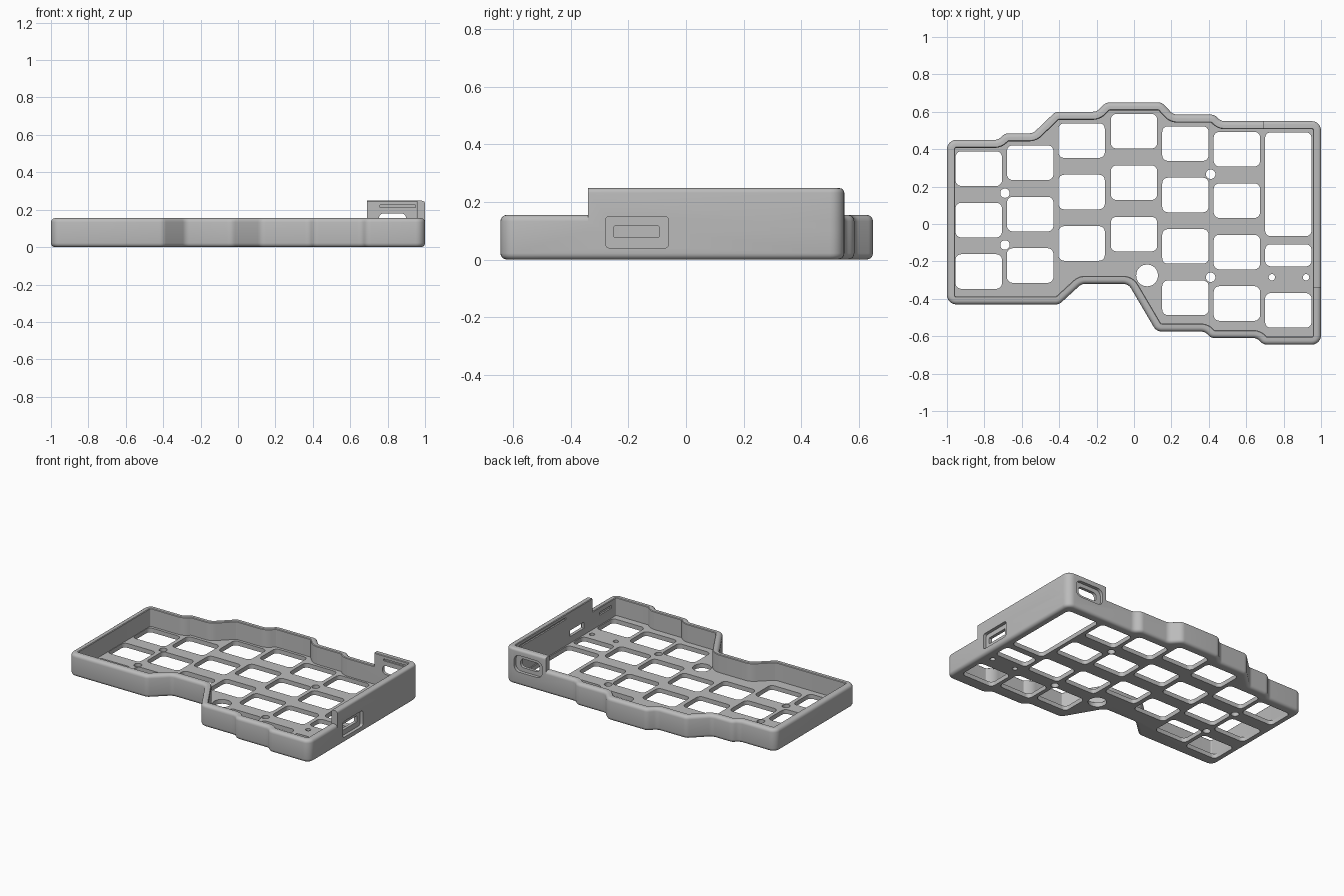
import bpy, bmesh, math
from mathutils import Vector, Matrix

cube = bpy.data.objects.get("Cube")
if cube:
    bpy.data.objects.remove(cube, do_unlink=True)

WALL, FLOOR, RIM, TALL = 0.043, 0.03, 0.155, 0.248

mat = bpy.data.materials.new("matte grey")
mat.use_nodes = True
mat.diffuse_color = (0.5, 0.5, 0.5, 1)
mat.node_tree.nodes["Principled BSDF"].inputs["Base Color"].default_value = (0.5, 0.5, 0.5, 1)

# Case outline, counter-clockwise from the front left corner
OUTLINE = [Vector(p) for p in (
    (-1, -.43), (-.40, -.43), (-.28, -.32), (-.03, -.32), (.12, -.575), (.38, -.575),
    (.41, -.61), (.66, -.61), (.69, -.645), (1, -.645), (1, .55), (.465, .55), (.43, .585),
    (.21, .585), (.15, .65), (-.15, .65), (-.20, .60), (-.42, .60), (-.54, .485),
    (-.69, .485), (-.725, .45), (-1, .45))]


def rounded(points, radius, inset=0.0, steps=6):
    """Round the corners of a polygon and move it inwards by inset."""
    result, n = [], len(points)
    for i, p in enumerate(points):
        before, after = p - points[i - 1], points[(i + 1) % n] - p
        a, b = before.normalized(), after.normalized()
        turn = math.atan2(a.x * b.y - a.y * b.x, a.dot(b))
        half = math.tan(abs(turn) / 2)
        r = min(radius, 0.48 * min(before.length, after.length) / half)
        r = max(r - math.copysign(inset, turn), 0.004)
        na, nb = Vector((-a.y, a.x)), Vector((-b.y, b.x))
        corner = p + (na + nb) * (inset / (1 + na.dot(nb)))
        side = math.copysign(1, turn)
        centre = corner - a * (r * half) + na * (side * r)
        for k in range(steps + 1):
            t = turn * k / steps
            arm = -na * (side * r)
            result.append(centre + Vector((arm.x * math.cos(t) - arm.y * math.sin(t),
                                           arm.x * math.sin(t) + arm.y * math.cos(t))))
    return result


def loft(bm, rings, closed=False):
    """Skin between (points, z) rings, ending in caps or joined end to end."""
    loops = [[bm.verts.new((p.x, p.y, z)) for p in pts] for pts, z in rings]
    pairs = list(zip(loops, loops[1:]))
    if closed:
        pairs.append((loops[-1], loops[0]))
    else:
        bm.faces.new(loops[0][::-1])
        bm.faces.new(loops[-1])
    for low, high in pairs:
        for i in range(len(low)):
            j = (i + 1) % len(low)
            bm.faces.new((low[i], low[j], high[j], high[i]))
    return [v for loop in loops for v in loop]


def prism(bm, x, y, w, h, r, z0, z1, matrix=Matrix(), steps=6):
    corners = [Vector((x + sx * w / 2, y + sy * h / 2))
               for sx, sy in ((-1, -1), (1, -1), (1, 1), (-1, 1))]
    pts = rounded(corners, r, steps=steps)
    verts = loft(bm, [(pts, z0), (pts, z1)])
    bmesh.ops.transform(bm, matrix=matrix, verts=verts)


def box(bm, low, high):
    low, high = Vector(low), Vector(high)
    made = bmesh.ops.create_cube(bm, size=1)["verts"]
    for v in made:
        v.co = (low + high) / 2 + Vector(c * s for c, s in zip(v.co, high - low))


def finish(bm, name):
    bmesh.ops.recalc_face_normals(bm, faces=bm.faces)
    mesh = bpy.data.meshes.new(name)
    bm.to_mesh(mesh)
    bm.free()
    mesh.materials.append(mat)
    obj = bpy.data.objects.new(name, mesh)
    bpy.context.collection.objects.link(obj)
    return obj


def combine(target, tool, operation):
    mod = target.modifiers.new("combine", "BOOLEAN")
    mod.operation, mod.object, mod.solver = operation, tool, "EXACT"
    bpy.context.view_layer.objects.active = target
    bpy.ops.object.modifier_apply(modifier=mod.name)
    bpy.data.objects.remove(tool, do_unlink=True)


def ring(inset, z):
    return rounded(OUTLINE, 0.05, inset), z


def fillet(r, z, start):
    """Quarter-round rings on the outer edge, from start to start + 90 degrees."""
    angles = [math.radians(start + 22.5 * k) for k in range(5)]
    return [ring(r - r * math.cos(a), z + r * math.sin(a)) for a in angles]


# Open tray with rounded outer edges
bm = bmesh.new()
loft(bm, fillet(.022, .022, -90) + fillet(.022, RIM - .022, 0)
     + [ring(WALL - .004, RIM), ring(WALL, RIM - .004), ring(WALL, FLOOR)])
case = finish(bm, "keyboard_case")

# Raised wall around the back right corner
bm = bmesh.new()
loft(bm, [ring(0, .1)] + fillet(.016, TALL - .016, 0)
     + [ring(WALL - .004, TALL), ring(WALL, TALL - .004), ring(WALL, .1)], closed=True)
raised = finish(bm, "raised_wall")
bm = bmesh.new()
box(bm, (.69, -.34, 0), (1.2, .8, .5))
combine(raised, finish(bm, "raised_limit"), "INTERSECT")
combine(case, raised, "UNION")

# Key openings: column centre, top key centre, number of keys
openings = bmesh.new()
COLUMNS = ((-.83, .296, 3), (-.555, .328, 3), (-.28, .446, 3), (0, .496, 3),
           (.275, .43, 4), (.55, .40, 4))
for x, top, count in COLUMNS:
    for k in range(count):
        prism(openings, x, top - .275 * k, .248, .185, .03, -.1, .1)
# Controller bay, small module opening and last key in the right column
for y, h in ((.2125, .555), (-.1675, .118), (-.462, .185)):
    prism(openings, .825, y, .248, h, .03, -.1, .1)
# Round holes
for x, y, r in ((.07, -.275, .058), (-.69, .165, .025), (-.69, -.112, .025),
                (.41, .266, .025), (.41, -.285, .025), (.737, -.285, .017), (.92, -.285, .017)):
    prism(openings, x, y, 2 * r, 2 * r, r, -.1, .1)

# Port openings through the right and back walls, with outer recesses
to_right = Matrix(((0, 0, 1, 0), (1, 0, 0, 0), (0, 1, 0, 0), (0, 0, 0, 1)))
to_back = Matrix(((1, 0, 0, 0), (0, 0, -1, 0), (0, 1, 0, 0), (0, 0, 0, 1)))
recesses = bmesh.new()
prism(openings, -.172, .097, .155, .042, .004, .9, 1.1, to_right)
prism(recesses, -.17, .095, .22, .11, .015, .978, 1.1, to_right)
prism(openings, .826, .15, .145, .06, .025, -.65, -.45, to_back)
prism(recesses, .826, .15, .215, .115, .04, -.65, -.528, to_back)

# Shallow grooves on the inside of the walls
box(recesses, (.76, .49, .212), (.95, .517, .225))
box(recesses, (.94, -.05, .212), (.967, .45, .225))
box(recesses, (.94, -.55, .10), (.967, -.42, .12))

combine(case, finish(openings, "opening_cutter"), "DIFFERENCE")
combine(case, finish(recesses, "recess_cutter"), "DIFFERENCE")

# One material slot, smooth fillets with sharp edges
case.data.materials.clear()
case.data.materials.append(mat)
for face in case.data.polygons:
    face.material_index = 0
bpy.ops.object.select_all(action="DESELECT")
case.select_set(True)
bpy.context.view_layer.objects.active = case
bpy.ops.object.shade_smooth_by_angle(angle=math.radians(30))
